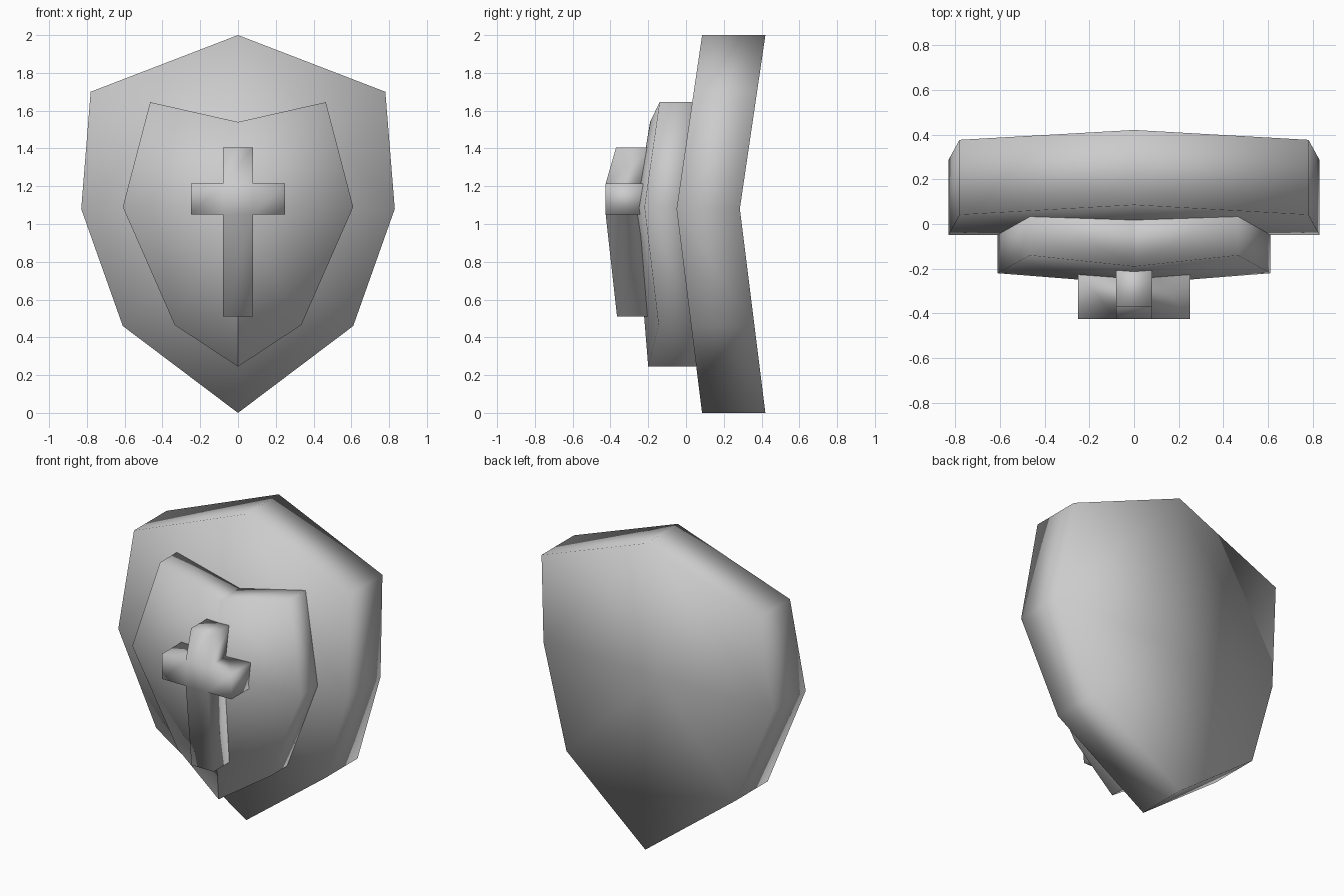
import bpy, bmesh

cube = bpy.data.objects.get("Cube")
if cube:
    bpy.data.objects.remove(cube, do_unlink=True)

GREY = (0.6, 0.6, 0.6, 1.0)
grey = bpy.data.materials.new("plain_grey")
grey.use_nodes = True
grey.diffuse_color = GREY
grey.node_tree.nodes["Principled BSDF"].inputs["Base Color"].default_value = GREY

BEND = 1.08  # height of the foremost fold


def plane_y(z):
    """Depth of the folded shield front at height z."""
    return -0.05 + abs(z - BEND) * (0.147 if z > BEND else 0.125)


def finish(name, bm):
    bmesh.ops.recalc_face_normals(bm, faces=bm.faces)
    mesh = bpy.data.meshes.new(name)
    bm.to_mesh(mesh)
    bm.free()
    mesh.materials.append(grey)
    mesh.polygons.foreach_set("use_smooth", [True] * len(mesh.polygons))
    obj = bpy.data.objects.new(name, mesh)
    bpy.context.collection.objects.link(obj)
    return obj


def mirrored_plate(name, columns, back, merge):
    """Half plate from columns of (x, y, z) front points, mirrored across x."""
    bm = bmesh.new()
    front = [[bm.verts.new(p) for p in col] for col in columns]
    rear = [[bm.verts.new((x, back(y, z), z)) for x, y, z in col] for col in columns]
    for grid in (front, rear):
        for a, b in zip(grid, grid[1:]):
            for i in range(len(a) - 1):
                bm.faces.new((a[i], a[i + 1], b[i + 1], b[i]))
    # rim runs along the top, down the outer side and back along the bottom
    f_rim, r_rim = ([c[0] for c in g] + g[-1][1:-1] + [c[-1] for c in reversed(g)]
                    for g in (front, rear))
    for i in range(len(f_rim) - 1):
        bm.faces.new((f_rim[i], f_rim[i + 1], r_rim[i + 1], r_rim[i]))
    obj = finish(name, bm)
    mod = obj.modifiers.new("Mirror", "MIRROR")
    mod.use_mirror_merge = merge
    return obj


# Shield body: thick plate folded at its widest height
outline = [[(0, 2.0), (0, BEND), (0, 0.0)],
           [(0.78, 1.70), (0.83, BEND), (0.61, 0.46)]]
mirrored_plate("shield_body",
               [[(x, plane_y(z), z) for x, z in col] for col in outline],
               lambda y, z: y + 0.335, True)

# Raised inner panel: two halves meeting in a central crease
mirrored_plate("raised_panel",
               [[(0, -0.19, 1.54), (0, -0.268, BEND), (0, -0.20, 0.245)],
                [(0.465, -0.14, 1.645), (0.61, -0.22, 1.09), (0.335, -0.145, 0.465)]],
               lambda y, z: plane_y(z) + 0.05, False)

# Cross: grid of blocks with the upper and lower arms leaning back
bm = bmesh.new()
xs = (-0.25, -0.08, 0.08, 0.25)
rows = ((0.51, -0.365, -0.17), (1.05, -0.425, -0.21),
        (1.215, -0.425, -0.21), (1.405, -0.37, -0.17))
cells = [(1, 0), (0, 1), (1, 1), (2, 1), (1, 2)]
points = {}


def point(i, j, side):
    if (i, j, side) not in points:
        points[i, j, side] = bm.verts.new((xs[i], rows[j][side], rows[j][0]))
    return points[i, j, side]


for i, j in cells:
    corners = [(i, j), (i + 1, j), (i + 1, j + 1), (i, j + 1)]
    for side in (1, 2):
        bm.faces.new([point(*c, side) for c in corners])
    neighbours = [(i, j - 1), (i + 1, j), (i, j + 1), (i - 1, j)]
    for k, cell in enumerate(neighbours):
        if cell not in cells:
            a, b = corners[k], corners[(k + 1) % 4]
            bm.faces.new((point(*a, 1), point(*b, 1), point(*b, 2), point(*a, 2)))
finish("cross", bm)
